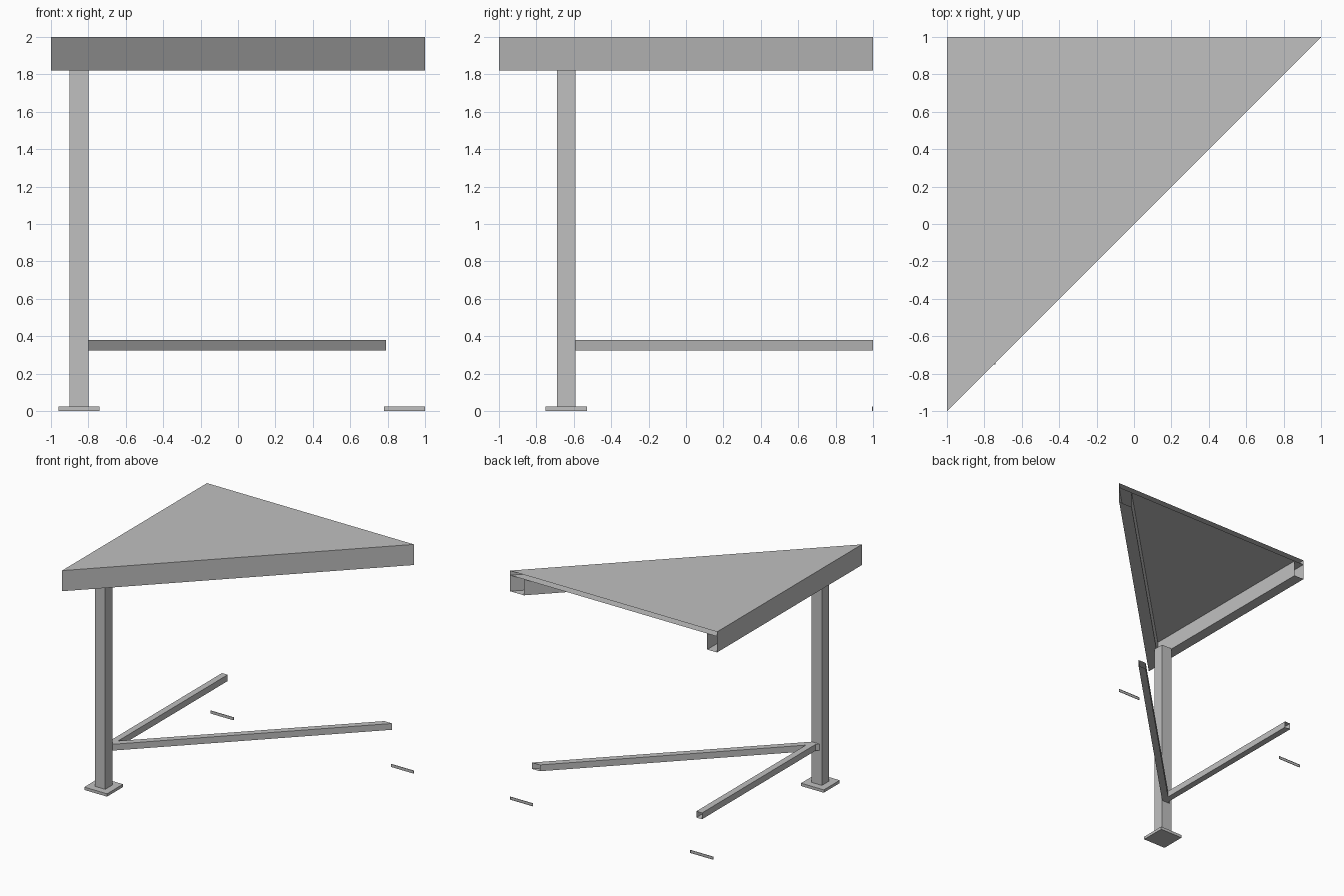
import bpy
import bmesh
import math

cube = bpy.data.objects.get("Cube")
if cube:
    bpy.data.objects.remove(cube, do_unlink=True)

# One painted-metal grey for every part
grey = bpy.data.materials.new("plain grey")
grey.use_nodes = True
grey.diffuse_color = (0.53, 0.53, 0.53, 1)
grey.node_tree.nodes["Principled BSDF"].inputs["Base Color"].default_value = grey.diffuse_color

CUT = 1.0  # plane y = CUT where the frame is sliced open


def prism(name, outline, z0, z1):
    """Extrude a counter-clockwise outline; sides on the cut plane stay open."""
    bm = bmesh.new()
    low = [bm.verts.new((x, y, z0)) for x, y in outline]
    high = [bm.verts.new((x, y, z1)) for x, y in outline]
    bm.faces.new(low[::-1])
    bm.faces.new(high)
    n = len(outline)
    for i in range(n):
        j = (i + 1) % n
        if outline[i][1] == CUT and outline[j][1] == CUT:
            continue
        bm.faces.new((low[i], low[j], high[j], high[i]))
    mesh = bpy.data.meshes.new(name)
    bm.to_mesh(mesh)
    bm.free()
    mesh.materials.append(grey)
    obj = bpy.data.objects.new(name, mesh)
    bpy.context.collection.objects.link(obj)
    return obj


def rect(x0, x1, y0, y1):
    return [(x0, y0), (x1, y0), (x1, y1), (x0, y1)]


# Triangular top panel
TOP, PANEL, BEAM = 2.0, 1.96, 1.82
prism("top_panel", [(-1, -1), (1, CUT), (-1, CUT)], PANEL, TOP)

# Hollow top beams, mitred at the sharp corner
w = 0.095
d = w * math.sqrt(2)
inner = (-1 + w, -1 + w + d)
prism("side_beam", [(-1, -1), inner, (-1 + w, CUT), (-1, CUT)], BEAM, PANEL)
prism("diagonal_beam", [(-1, -1), (1, CUT), (1 - d, CUT), inner], BEAM, PANEL)

# Post and its foot plate
px, py = -0.85, -0.64
prism("post", rect(px - 0.05, px + 0.05, py - 0.05, py + 0.05), 0.025, BEAM)
prism("foot_plate", rect(px - 0.11, px + 0.11, py - 0.11, py + 0.11), 0, 0.025)

# Hollow lower rails spreading from the back corner of the post
t = 0.055
e = t * math.sqrt(2)
x0, y0 = px + 0.05, py + 0.05
x1 = x0 + CUT - y0
prism("side_rail", rect(x0 - t, x0, y0, CUT), 0.325, 0.38)
prism("diagonal_rail", [(x0, y0), (x1, CUT), (x1 - e, CUT), (x0 - e, y0)], 0.325, 0.38)

# Sliced edges of the two far foot plates
for name, x in (("right_plate_edge", px), ("left_plate_edge", 0.89)):
    prism(name, rect(x - 0.11, x + 0.11, 0.995, CUT), 0, 0.025)
